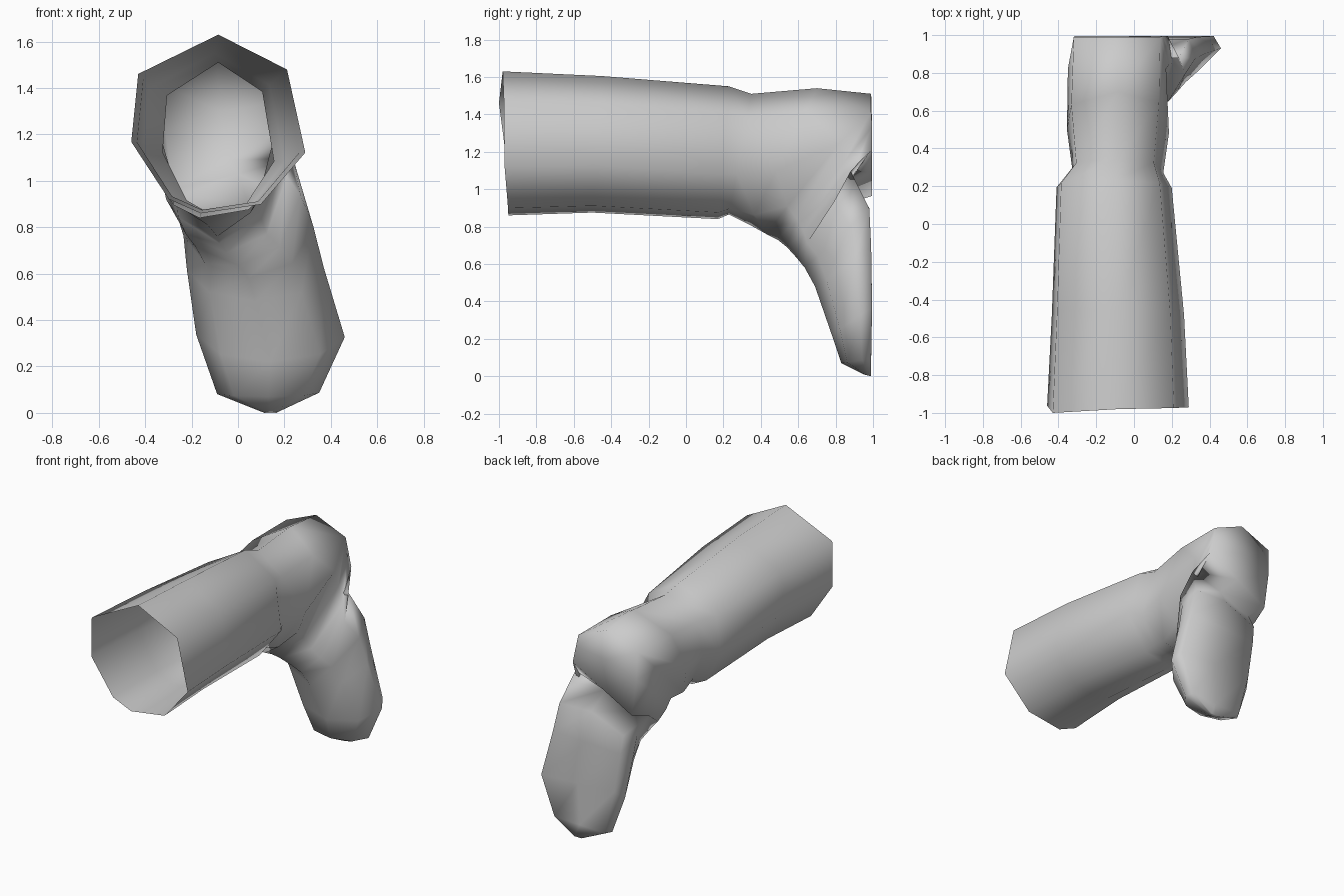
import bpy, bmesh
from mathutils import Vector

if "Cube" in bpy.data.objects:
    bpy.data.objects.remove(bpy.data.objects["Cube"])

# Cross-section templates (sideways, depth): round leg tube and flat-soled foot
TUBE = [(0, 1), (.79, .61), (1, -.32), (.49, -.9), (-.2, -1), (-.57, -.84), (-1, -.2), (-.92, .56)]
FOOT = [(0, 1), (.88, 1), (1, .4), (.67, -.6), (0, -1), (-.67, -.6), (-1, .4), (-.88, 1)]

# Rings: back y,z | front y,z | centre x | half width | tilt | corner sag | foot blend
RINGS = [
    (-.98, 1.63, -.95, .86, -.085, .375, 0, 0, 0),
    (-.45, 1.605, -.5, .875, -.085, .35, 0, 0, 0),
    (.23, 1.55, .17, .84, -.105, .305, 0, 0, 0),
    (.35, 1.51, .23, .865, -.085, .24, 0, 0, 0),
    (.70, 1.54, .34, .81, -.085, .27, 0, 0, .15),
    (.99, 1.51, .43, .76, -.09, .26, 0, -.42, 1),
    (.995, 1.3, .49, .73, -.08, .265, .25, -.1, 1),
    (.995, 1.09, .54, .69, -.05, .26, .55, 0, 1),
    (.88, 1.03, .59, .635, 0, .27, .33, -.05, 1),
    (.98, .90, .635, .58, .045, .28, .2, -.22, 1),
    (.99, .68, .69, .48, .075, .295, .05, 0, 1),
    (.995, .38, .78, .22, .14, .32, -.05, 0, 1),
    (.99, .09, .83, .07, .13, .22, .04, 0, 1),
    (.99, 0, .95, .01, .14, .03, 0, 0, 1),
]


def ring_points(by, bz, fy, fz, cx, hw, tilt, sag, t):
    back, front = Vector((cx, by, bz)), Vector((cx, fy, fz))
    mid, half = (back + front) / 2, (back - front) / 2
    for a, b in zip(TUBE, FOOT):
        w = hw * (a[0] * (1 - t) + b[0] * t)
        d = a[1] * (1 - t) + b[1] * t
        rise = (tilt * w + sag * abs(w)) * ((d + 1) / 2) ** 3   # mostly at the sole
        yield mid + half * d + Vector((w, 0, rise))


# Hollow boot: one skin lofted from the open cuff, round the heel, to the toe
bm = bmesh.new()
loops = [[bm.verts.new(p) for p in ring_points(*r)] for r in RINGS]
loops[0][-1].co.y = -1.0
loops[0][2].co.y = -.97
for lo, hi in zip(loops, loops[1:]):
    for i in range(8):
        j = (i + 1) % 8
        bm.faces.new((lo[i], lo[j], hi[j], hi[i]))
bm.faces.new(loops[-1])
bmesh.ops.recalc_face_normals(bm, faces=bm.faces)
mesh = bpy.data.meshes.new("boot")
bm.to_mesh(mesh)
bm.free()
boot = bpy.data.objects.new("boot", mesh)
bpy.context.collection.objects.link(boot)
bpy.context.view_layer.objects.active = boot
boot.select_set(True)
bpy.ops.object.shade_smooth()
